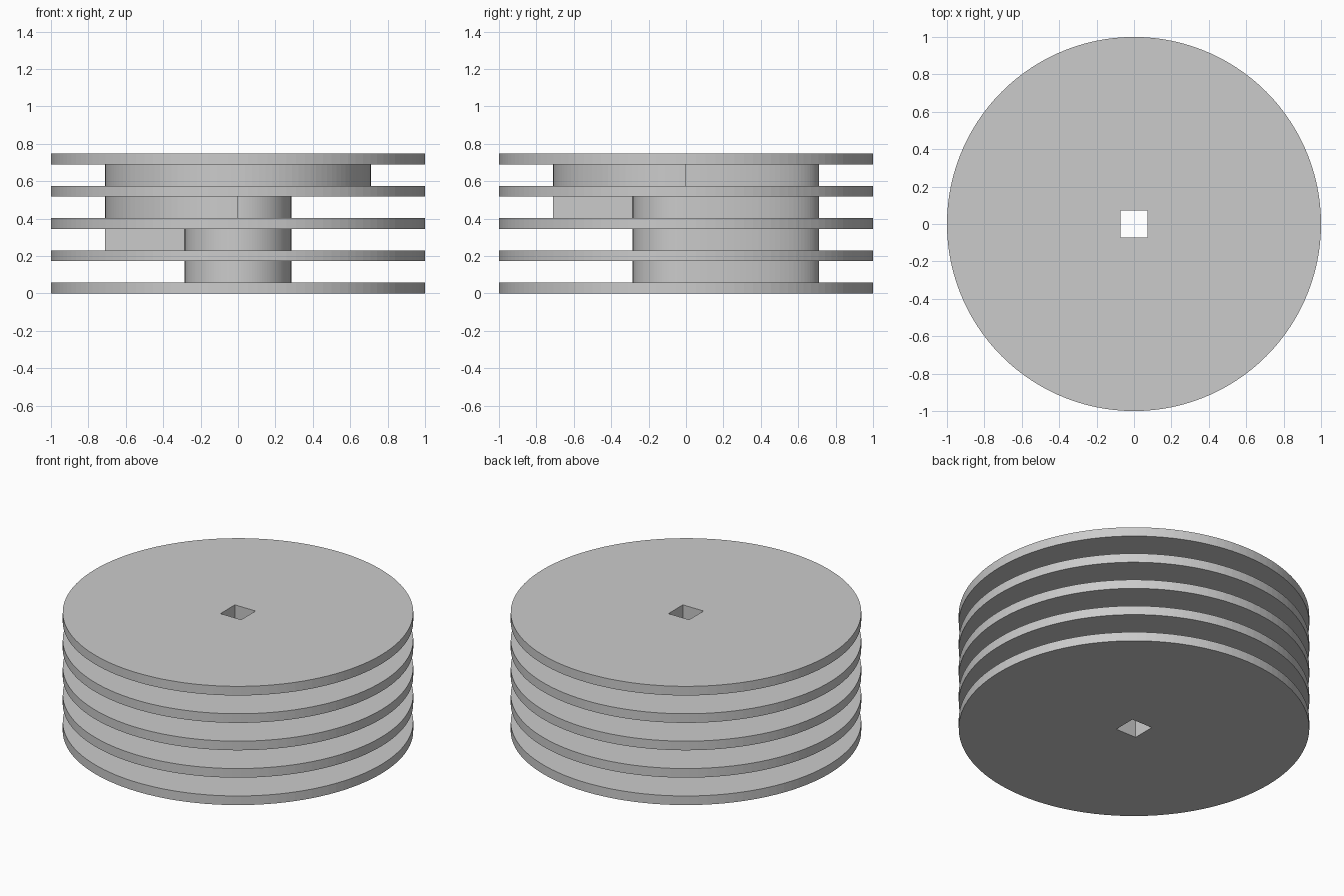
import bpy
from math import cos, sin, pi, radians

cube = bpy.data.objects.get("Cube")
if cube:
    bpy.data.objects.remove(cube, do_unlink=True)

PLATE, GAP = 0.0575, 0.115
SMALL, LARGE, HOLE = 0.285, 0.71, 0.072
STEPS = 30  # segments per quarter turn

grey = bpy.data.materials.new("plain grey")
grey.use_nodes = True
colour = (0.6, 0.6, 0.6, 1)
grey.diffuse_color = colour
grey.node_tree.nodes["Principled BSDF"].inputs["Base Color"].default_value = colour


def arc(start, end, rx, ry):
    """Points of an elliptical arc between two angles in degrees."""
    n = max(1, round(STEPS * (end - start) / 90))
    angles = [radians(start + (end - start) * i / n) for i in range(n + 1)]
    return [(rx * cos(a), ry * sin(a)) for a in angles]


def slab(name, outline, z, height):
    """Extruded outline with the square shaft hole through it."""
    hole = [(HOLE * sx, HOLE * sy) for sx, sy in ((1, 1), (-1, 1), (-1, -1), (1, -1))]
    curve = bpy.data.curves.new(name, 'CURVE')
    curve.dimensions, curve.fill_mode = '2D', 'BOTH'
    curve.extrude = height / 2
    for points in (outline, hole):
        spline = curve.splines.new('POLY')
        spline.points.add(len(points) - 1)
        for p, (x, y) in zip(spline.points, points):
            p.co = (x, y, 0, 1)
        spline.use_cyclic_u, spline.use_smooth = True, False
    curve.materials.append(grey)
    obj = bpy.data.objects.new(name, curve)
    obj.location.z = z + height / 2
    bpy.context.collection.objects.link(obj)
    bpy.ops.object.select_all(action='DESELECT')
    obj.select_set(True)
    bpy.context.view_layer.objects.active = obj
    bpy.ops.object.convert(target='MESH')


# Five round plates
for i in range(5):
    slab(f"plate_{i + 1}", arc(0, 360, 1, 1)[:-1], i * (PLATE + GAP), PLATE)

# Four cams: a rise over the first quarter, then a longer dwell on each level
for i in range(4):
    drop = 90 + 90 * i
    outline = arc(0, 90, SMALL, LARGE)
    if i:
        outline += arc(90, drop, LARGE, LARGE)[1:]
    if drop < 360:
        outline += arc(drop, 360, SMALL, SMALL)[:-1]
    slab(f"cam_{i + 1}", outline, i * (PLATE + GAP) + PLATE, GAP)
